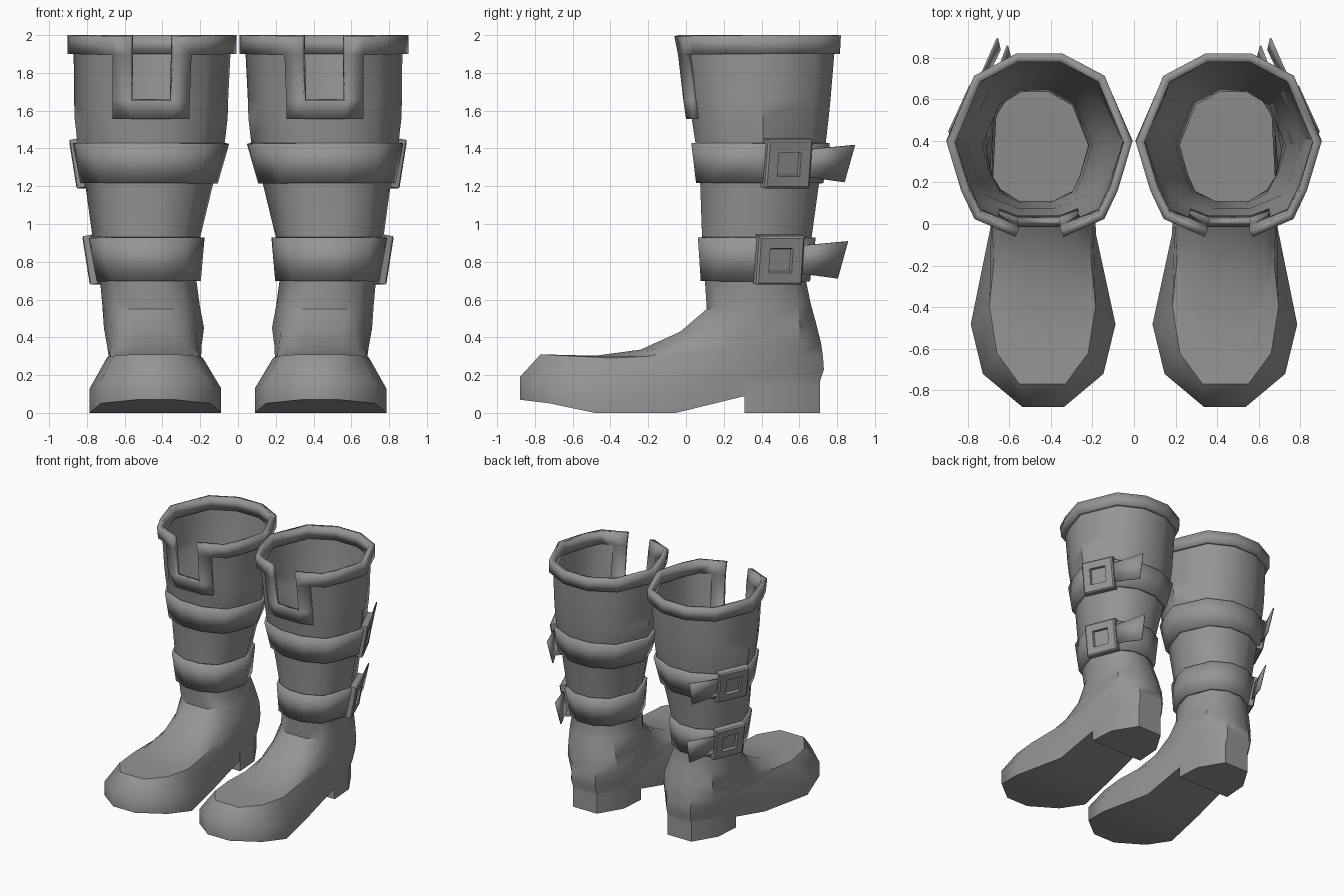
import bpy, math
from mathutils import Vector, Matrix

if "Cube" in bpy.data.objects:
    bpy.data.objects.remove(bpy.data.objects["Cube"], do_unlink=True)

leather = bpy.data.materials.new("grey_leather")
leather.use_nodes = True
GREY = (0.3, 0.3, 0.3, 1)
leather.diffuse_color = GREY
leather.node_tree.nodes["Principled BSDF"].inputs["Base Color"].default_value = GREY

# Front-to-back positions and relative widths of the half outline
STEPS = (0, .1, .25, .52, .88, 1)
SHAFT_WIDTHS = (.25, .7, .84, 1, .7, .25)
# Shaft profile: height, front y, back y, centre x, half width
SHAFT = [(.7, .10, .635, .475, .255), (.93, .085, .665, .485, .285),
         (1.22, .075, .705, .47, .34), (1.43, .05, .74, .46, .39),
         (1.56, .03, .755, .46, .405), (1.66, .015, .765, .46, .408),
         (1.9, -.015, .785, .455, .415), (2, -.035, .79, .455, .415)]


def ring(front, back, cx, widths, heights=None):
    """Closed 12-point loop, front to back on one side and return on the other."""
    half = []
    for i, t in enumerate(STEPS):
        y = front[0] + (back[0] - front[0]) * t
        z = heights[i] if heights else front[1] + (back[1] - front[1]) * t
        half.append((widths[i], y, z))
    return ([Vector((cx + w, y, z)) for w, y, z in half]
            + [Vector((cx - w, y, z)) for w, y, z in reversed(half)])


def shaft_ring(z):
    """Shaft cross-section at any height."""
    for a, b in zip(SHAFT, SHAFT[1:]):
        if z <= b[0]:
            break
    k = (z - a[0]) / (b[0] - a[0])
    yf, yb, cx, w = (p + (q - p) * k for p, q in zip(a[1:], b[1:]))
    return ring((yf, z), (yb, z), cx, [w * r for r in SHAFT_WIDTHS])


def loft(rings, keep=lambda row, col: True):
    """Join loops by quads; keep() decides which ones exist."""
    n = len(rings[0])
    verts = [p for r in rings for p in r]
    faces = [(r * n + c, r * n + (c + 1) % n, (r + 1) * n + (c + 1) % n, (r + 1) * n + c)
             for r in range(len(rings) - 1) for c in range(n) if keep(r, c)]
    return verts, faces


def add(name, verts, faces, angle=30, thickness=0, offset=1):
    """Make one part, thicken it if asked, and mirror it to the other boot."""
    mesh = bpy.data.meshes.new(name)
    mesh.from_pydata(verts, [], faces)
    used = {i for f in faces for i in f}
    if len(used) < len(verts):
        order = {v: i for i, v in enumerate(sorted(used))}
        mesh.clear_geometry()
        mesh.from_pydata([verts[v] for v in order], [], [[order[i] for i in f] for f in faces])
    mesh.materials.append(leather)
    obj = bpy.data.objects.new(name, mesh)
    bpy.context.collection.objects.link(obj)
    bpy.ops.object.select_all(action='DESELECT')
    obj.select_set(True)
    bpy.context.view_layer.objects.active = obj
    bpy.ops.object.shade_smooth_by_angle(angle=math.radians(angle))
    if thickness:
        mod = obj.modifiers.new("thickness", 'SOLIDIFY')
        mod.thickness, mod.offset, mod.use_even_offset = thickness, offset, True
    mod = obj.modifiers.new("pair", 'MIRROR')
    mod.use_mirror_merge = False
    return obj


# Boot shell: sole edge, foot, ankle and shaft with the front notch left open
SOLE = (.1, .29, .348, .255, .225, .11)
foot = [
    ring((-.88, 0), (.71, 0), .437, SOLE, (.07, .05, 0, 0, .14, .15)),
    ring((-.88, 0), (.71, 0), .437, SOLE, (.19, .17, .13, .13, .17, .17)),
    ring((-.77, .31), (.73, .23), .44, (.11, .22, .255, .245, .235, .11)),
    ring((-.5, .30), (.725, .3), .44, (.11, .2, .235, .245, .235, .11)),
    ring((-.24, .335), (.715, .37), .443, (.1, .18, .225, .25, .23, .11)),
    ring((-.03, .43), (.69, .47), .445, (.1, .17, .22, .265, .22, .1)),
    ring((.11, .55), (.66, .58), .46, (.09, .18, .23, .258, .2, .09)),
]
rings = foot + [shaft_ring(s[0]) for s in SHAFT]
top = len(rings) - 1
verts, faces = loft(rings, lambda r, c: not (c == 11 and r >= top - 2))
faces += [(i, 11 - i, 10 - i, i + 1) for i in range(5)]
add("boot_shell", verts, faces, 42)

# Heel block
y0, y1, cx = .31, .71, .437
outline = [(.24, y0), (.225, .52), (.11, y1), (-.11, y1), (-.225, .52), (-.24, y0)]
levels = [[Vector((cx + x, y, z)) for x, y in outline] for z in (0, .16)]
verts, faces = loft(levels)
add("heel", verts, faces + [(5, 4, 3, 2, 1, 0)], 30)


# Rim: top band that drops around the notch
def rim_ring(z):
    r = shaft_ring(z)
    side = r[0].lerp(r[1], .5)
    other = r[11].lerp(r[10], .5)
    return [r[0], side] + r[1:11] + [other, r[11]]


def rim_keep(row, col):
    if row == 2:
        return col != 13
    return col in (0, 12) or (row == 0 and col == 13)


verts, faces = loft([rim_ring(z) for z in (1.56, 1.66, 1.9, 2)], rim_keep)
add("rim", verts, faces, 25, .04, .5)


# Straps with buckles and loose ends on the outer side
def strap(name, low, high):
    verts, faces = loft([shaft_ring(low), shaft_ring(high)])
    add(name + "_strap", verts, faces, 42, .022, 1)

    lo, hi = shaft_ring(low), shaft_ring(high)
    centre = (lo[3] + lo[4] + hi[3] + hi[4]) / 4
    along = (lo[4] + hi[4] - lo[3] - hi[3]).normalized()
    up = (hi[3] + hi[4] - lo[3] - lo[4])
    up = (up - along * up.dot(along)).normalized()
    out = along.cross(up)
    frame = Matrix((along, up, out)).transposed()

    def place(points):
        return [centre + frame @ Vector(p) for p in points]

    def square(s, d):
        return [(-s, -s, d), (s, -s, d), (s, s, d), (-s, s, d)]

    # Square buckle with a sunken middle
    shape = [square(s, d) for s, d in
             ((.13, 0), (.13, .045), (.12, .055), (.065, .055), (.06, .035))]
    verts, faces = loft([place(s) for s in shape])
    add(name + "_buckle", verts, faces + [(16, 17, 18, 19), (3, 2, 1, 0)], 25)

    # Flared loose end
    tail = [(.1, -.07, .03), (.34, -.1, .03), (.385, .1, .03), (.1, .075, .03)]
    add(name + "_strap_end", place(tail), [(0, 1, 2, 3)], 25, .008, 0)


strap("upper", 1.22, 1.43)
strap("lower", .7, .93)
